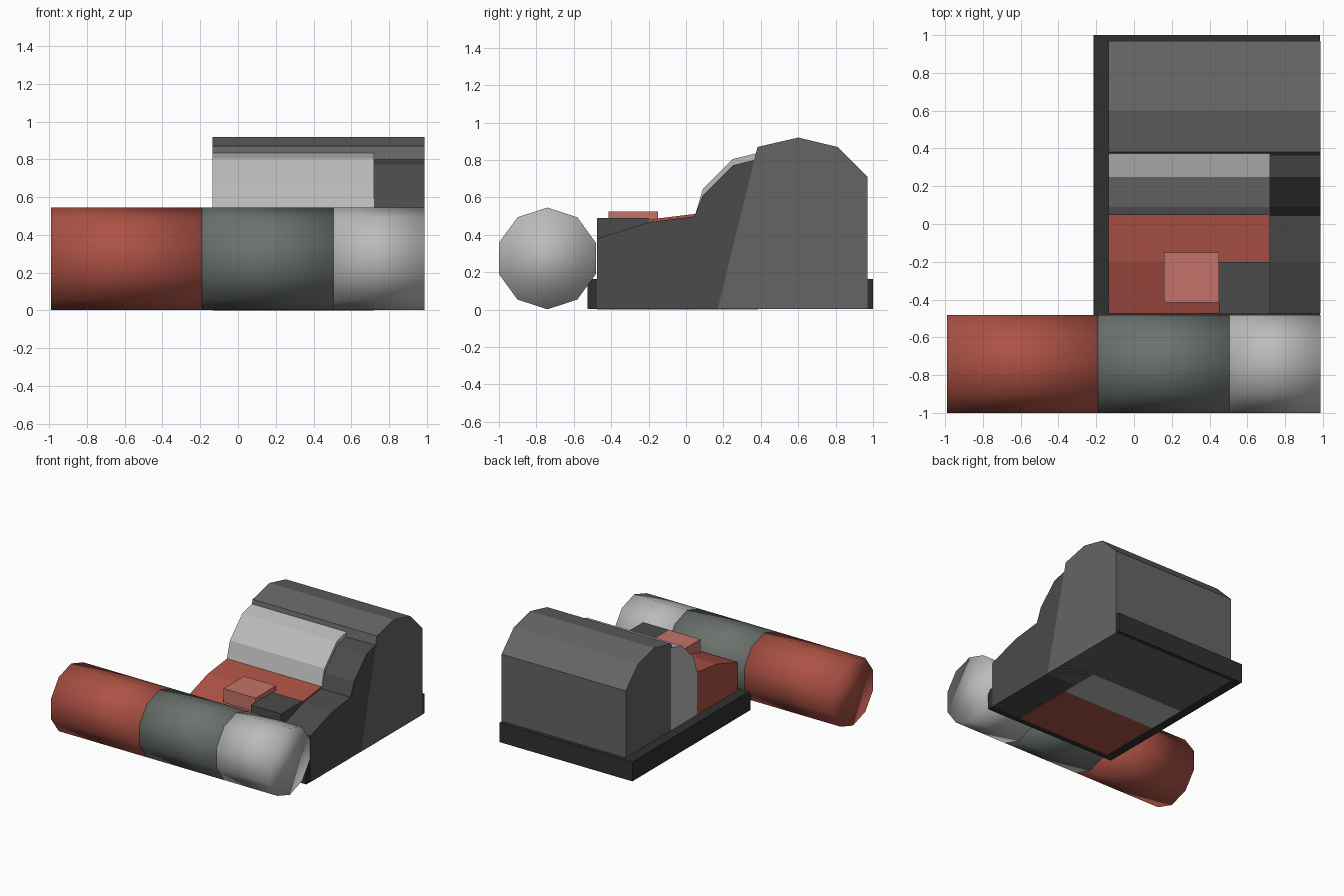
import bpy
import bmesh
import math

if "Cube" in bpy.data.objects:
    bpy.data.objects.remove(bpy.data.objects["Cube"])


def paint(obj, name, rgb):
    mat = bpy.data.materials.get(name) or bpy.data.materials.new(name)
    mat.diffuse_color = (*rgb, 1)
    mat.use_nodes = True
    mat.node_tree.nodes["Principled BSDF"].inputs["Base Color"].default_value = mat.diffuse_color
    obj.data.materials.append(mat)


def extrude_x(name, profile, x0, x1, mat, smooth=False):
    """Solid made by sweeping a (y, z) profile from x0 to x1."""
    bm = bmesh.new()
    a = [bm.verts.new((x0, y, z)) for y, z in profile]
    b = [bm.verts.new((x1, y, z)) for y, z in profile]
    bm.faces.new(a)
    bm.faces.new(b[::-1])
    n = len(profile)
    for i in range(n):
        j = (i + 1) % n
        bm.faces.new((a[i], b[i], b[j], a[j]))
    bmesh.ops.recalc_face_normals(bm, faces=bm.faces)
    for f in bm.faces:
        f.smooth = smooth
    mesh = bpy.data.meshes.new(name)
    bm.to_mesh(mesh)
    bm.free()
    obj = bpy.data.objects.new(name, mesh)
    bpy.context.collection.objects.link(obj)
    paint(obj, *mat)
    return obj


def box(name, x0, x1, y0, y1, z0, z1, mat):
    return extrude_x(name, [(y0, z0), (y1, z0), (y1, z1), (y0, z1)], x0, x1, mat)


RED = ("red", (0.42, 0.085, 0.06))
PINK = ("light_red", (0.55, 0.17, 0.14))
GREEN_GREY = ("green_grey", (0.15, 0.17, 0.155))
LIGHT = ("light_grey", (0.5, 0.5, 0.5))
MID = ("mid_grey", (0.13, 0.13, 0.13))
DARK = ("dark_grey", (0.07, 0.07, 0.07))
BLACK = ("near_black", (0.03, 0.03, 0.03))

# Ten-sided roller in three coloured sections, one vertex at the top
roller = [(-0.741 + 0.272 * math.sin(i * math.pi / 5),
           0.274 + 0.272 * math.cos(i * math.pi / 5)) for i in range(10)]
for name, x0, x1, mat in (("roller_left", -0.99, -0.19, RED),
                          ("roller_middle", -0.19, 0.506, GREEN_GREY),
                          ("roller_right", 0.506, 0.987, LIGHT)):
    extrude_x(name, roller, x0, x1, mat, smooth=True)

# Base slab
box("base", -0.215, 0.985, -0.527, 1.0, 0.004, 0.163, BLACK)

# Rear hood with rounded top and slanted front
extrude_x("rear_hood", [(0.17, 0.003), (0.382, 0.87), (0.6, 0.92), (0.81, 0.87),
                        (0.97, 0.71), (0.97, 0.003)], -0.135, 0.988, MID)

# Right-hand side body following the slope
extrude_x("side_body", [(-0.475, 0.003), (-0.475, 0.38), (-0.2, 0.468), (0.045, 0.498),
                        (0.09, 0.612), (0.25, 0.772), (0.385, 0.805), (0.385, 0.003)],
          0.72, 0.987, DARK)

# Light panel rising to the hood
extrude_x("back_panel", [(0.05, 0.001), (0.05, 0.51), (0.09, 0.645), (0.25, 0.805),
                         (0.385, 0.838), (0.385, 0.001)], -0.136, 0.72, LIGHT)

# Red sloped deck
extrude_x("deck", [(-0.475, 0.001), (-0.475, 0.392), (-0.2, 0.482), (0.05, 0.512),
                   (0.05, 0.001)], -0.135, 0.72, RED)

# Two blocks on the deck
box("red_block", 0.16, 0.45, -0.415, -0.15, 0.3, 0.524, PINK)
box("grey_block", 0.45, 0.721, -0.476, -0.2, 0.3, 0.49, DARK)
